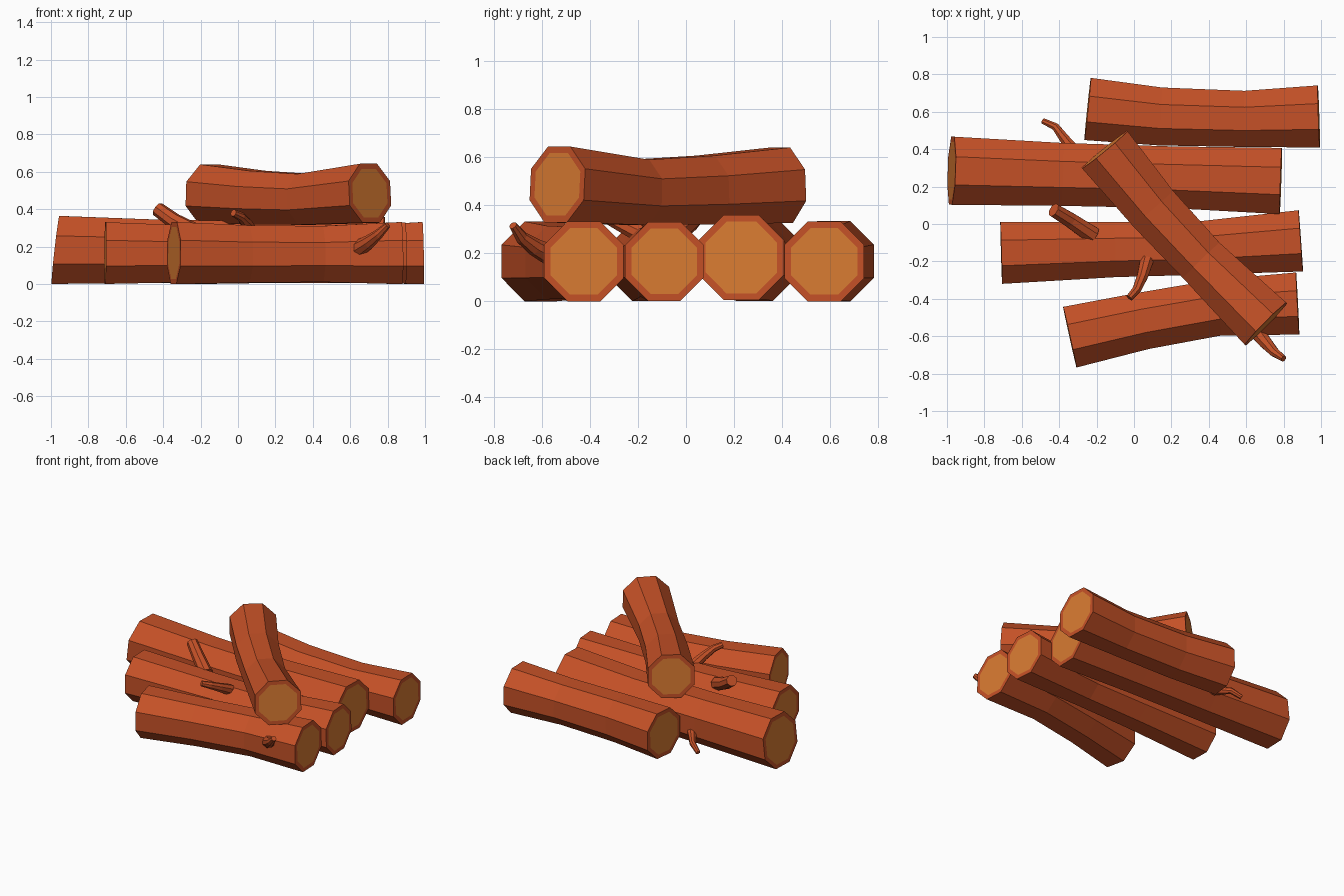
import bpy, bmesh, math
from mathutils import Vector


def material(name, rgb):
    m = bpy.data.materials.new(name)
    m.diffuse_color = (*rgb, 1)
    return m


bark = material("red_brown_bark", (0.56, 0.082, 0.020))
wood = material("cut_wood", (0.70, 0.20, 0.032))


def sweep(name, path, inset=0.0, tilt_start=0.0, sides=8):
    """Octagonal tube through (x, y, z, apothem) points with a flat side down."""
    bm = bmesh.new()
    pts = [Vector(p[:3]) for p in path]
    rings = []
    for i, p in enumerate(pts):
        t = (pts[min(i + 1, len(pts) - 1)] - pts[max(i - 1, 0)]).normalized()
        side = t.cross(Vector((0, 0, 1))).normalized()
        up = side.cross(t)
        if i == 0:
            up = up + t * tilt_start
        r = path[i][3] / math.cos(math.pi / sides)
        ring = []
        for k in range(sides):
            a = 2 * math.pi * (k + 0.5) / sides
            ring.append(bm.verts.new(p + (side * math.cos(a) + up * math.sin(a)) * r))
        rings.append(ring)
    for r0, r1 in zip(rings, rings[1:]):
        for k in range(sides):
            n = (k + 1) % sides
            bm.faces.new((r0[k], r0[n], r1[n], r1[k]))
    caps = [bm.faces.new(rings[0][::-1]), bm.faces.new(rings[-1])]
    bmesh.ops.recalc_face_normals(bm, faces=bm.faces[:])
    # pale sawn wood inside a rim of bark
    if inset:
        bmesh.ops.inset_individual(bm, faces=caps, thickness=inset)
        for f in caps:
            f.material_index = 1
    me = bpy.data.meshes.new(name)
    bm.to_mesh(me)
    bm.free()
    ob = bpy.data.objects.new(name, me)
    bpy.context.collection.objects.link(ob)
    me.materials.append(bark)
    me.materials.append(wood)
    return ob


# four logs on the ground
sweep("back_log", [(-0.248, 0.615, 0.166, 0.167), (0.14, 0.575, 0.160, 0.155),
                   (0.59, 0.562, 0.158, 0.150), (0.988, 0.575, 0.165, 0.166)], 0.03)
sweep("long_log", [(-0.975, 0.285, 0.182, 0.182), (-0.38, 0.265, 0.174, 0.168),
                   (0.2, 0.25, 0.172, 0.165), (0.785, 0.230, 0.181, 0.177)], 0.03, 0.1)
sweep("middle_log", [(-0.71, -0.155, 0.165, 0.165), (-0.1, -0.137, 0.160, 0.147),
                     (0.33, -0.130, 0.160, 0.142), (0.892, -0.09, 0.165, 0.164)], 0.03)
sweep("front_log", [(-0.343, -0.605, 0.165, 0.166), (0.05, -0.518, 0.160, 0.153),
                    (0.45, -0.447, 0.160, 0.150), (0.875, -0.425, 0.165, 0.166)], 0.03)

# log lying across the top
sweep("top_log", [(-0.157, 0.398, 0.482, 0.157), (0.10, 0.085, 0.462, 0.143),
                  (0.36, -0.195, 0.452, 0.136), (0.705, -0.535, 0.485, 0.158)], 0.03)

# broken twigs
sweep("back_twig", [(-0.31, 0.37, 0.13, 0.040), (-0.36, 0.44, 0.115, 0.028),
                    (-0.42, 0.52, 0.10, 0.020), (-0.485, 0.55, 0.06, 0.015)])
sweep("stub_twig", [(-0.22, -0.06, 0.27, 0.046), (-0.34, 0.02, 0.335, 0.040),
                    (-0.43, 0.075, 0.40, 0.036)])
sweep("middle_twig", [(0.07, -0.19, 0.28, 0.036), (0.045, -0.28, 0.325, 0.029),
                      (0.015, -0.35, 0.36, 0.023), (-0.025, -0.395, 0.38, 0.018)])
sweep("front_twig", [(0.63, -0.54, 0.18, 0.045), (0.70, -0.63, 0.225, 0.034),
                     (0.75, -0.685, 0.265, 0.025), (0.80, -0.72, 0.315, 0.016)])
